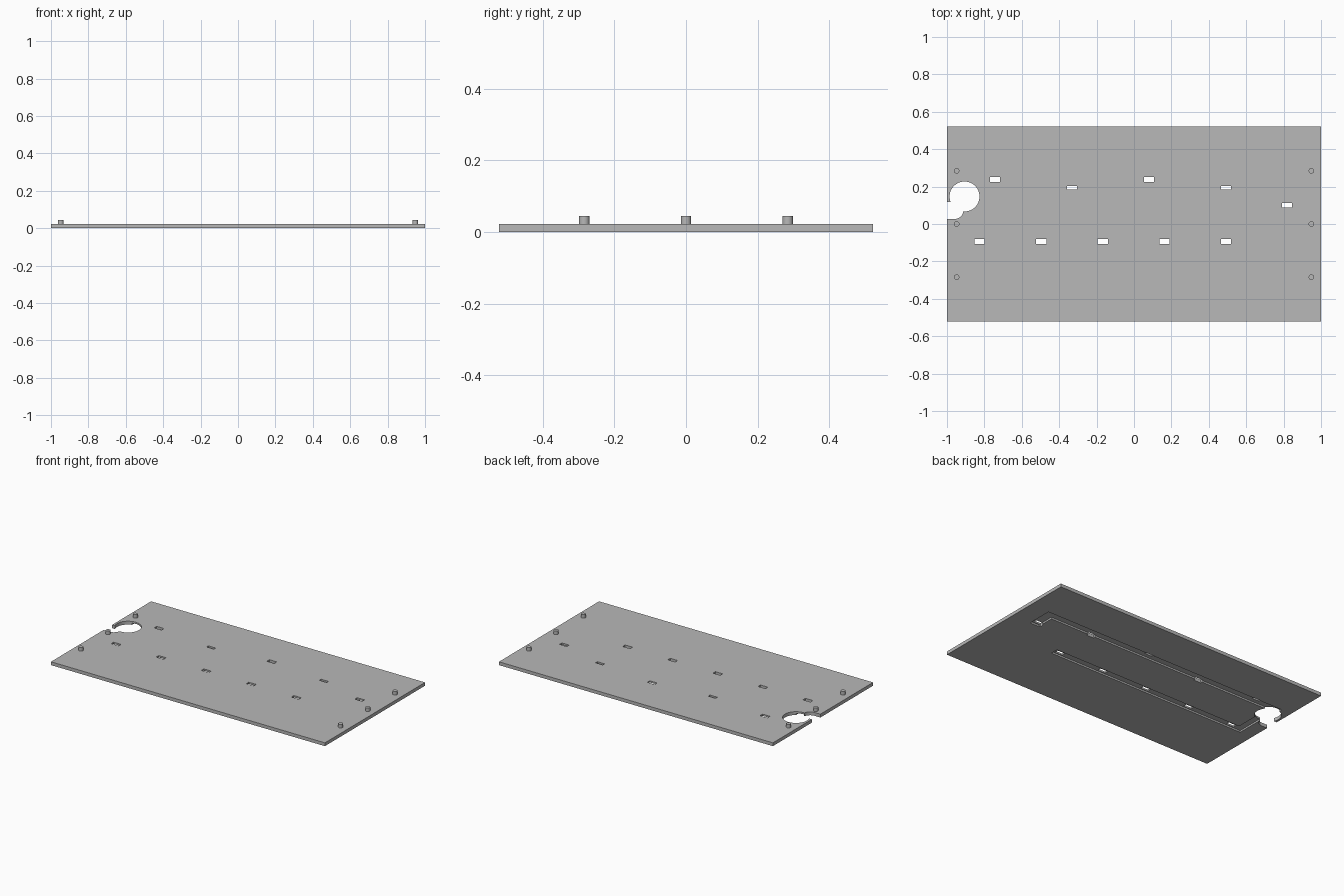
import bpy

cube = bpy.data.objects.get("Cube")
if cube:
    bpy.data.objects.remove(cube, do_unlink=True)

THICK = 0.022
GROOVE = 0.011

grey = bpy.data.materials.new("light grey plastic")
grey.use_nodes = True
colour = (0.48, 0.48, 0.48, 1)
grey.diffuse_color = colour
grey.node_tree.nodes["Principled BSDF"].inputs["Base Color"].default_value = colour


def box(name, x0, x1, y0, y1, z0, z1):
    bpy.ops.mesh.primitive_cube_add(size=1)
    ob = bpy.context.object
    ob.name = name
    ob.location = ((x0 + x1) / 2, (y0 + y1) / 2, (z0 + z1) / 2)
    ob.scale = (x1 - x0, y1 - y0, z1 - z0)
    bpy.ops.object.transform_apply(location=True, rotation=False, scale=True)
    ob.data.materials.append(grey)
    return ob


def cylinder(name, x, y, radius, z0, z1, sides=48):
    bpy.ops.mesh.primitive_cylinder_add(vertices=sides, radius=radius, depth=z1 - z0,
                                        location=(x, y, (z0 + z1) / 2))
    ob = bpy.context.object
    ob.name = name
    ob.data.materials.append(grey)
    return ob


plate = box("base_plate", -1, 1, -0.522, 0.522, 0, THICK)


def cut(cutter):
    """Subtract the cutter from the plate, then discard it."""
    cutter.hide_render = True
    mod = plate.modifiers.new("cut", "BOOLEAN")
    mod.operation = "DIFFERENCE"
    mod.solver = "EXACT"
    mod.object = cutter
    bpy.context.view_layer.objects.active = plate
    bpy.ops.object.modifier_apply(modifier=mod.name)
    bpy.data.objects.remove(cutter, do_unlink=True)


# Wiring channels on the underside
channels = [
    (-0.93, 0.865, 0.197, 0.248),
    (0.80, 0.865, 0.08, 0.24),
    (-0.91, 0.54, -0.112, -0.062),
    (-0.91, -0.86, -0.10, 0.12),
]
for x0, x1, y0, y1 in channels:
    cut(box("channel_cutter", x0, x1, y0, y1, -0.05, GROOVE))

# Round cable opening and its side slot
cut(cylinder("opening_cutter", -0.906, 0.147, 0.08, -0.06, 0.06, 64))
cut(cylinder("slot_end_cutter", -0.957, 0.072, 0.0445, -0.07, 0.07))
cut(box("slot_cutter", -1.1, -0.957, 0.0277, 0.1163, -0.08, 0.08))

# Rectangular through holes: x, y, depth in y
holes = [(-0.743, 0.238, 0.027), (0.08, 0.238, 0.027), (0.818, 0.10, 0.025),
         (-0.331, 0.193, 0.019), (0.492, 0.193, 0.019)]
holes += [(-0.825 + i * 0.329, -0.093, 0.026) for i in range(5)]
for x, y, d in holes:
    cut(box("hole_cutter", x - 0.027, x + 0.027, y - d / 2, y + d / 2, -0.09, 0.09))

# Locating pegs along both short edges
for side, x in (("right", -0.948), ("left", 0.948)):
    for place, y in (("front", -0.284), ("middle", 0), ("back", 0.284)):
        peg = cylinder(f"{place}_{side}_peg", x, y, 0.0145, THICK - 0.004, 0.045, 32)
        bpy.ops.object.shade_smooth_by_angle()
